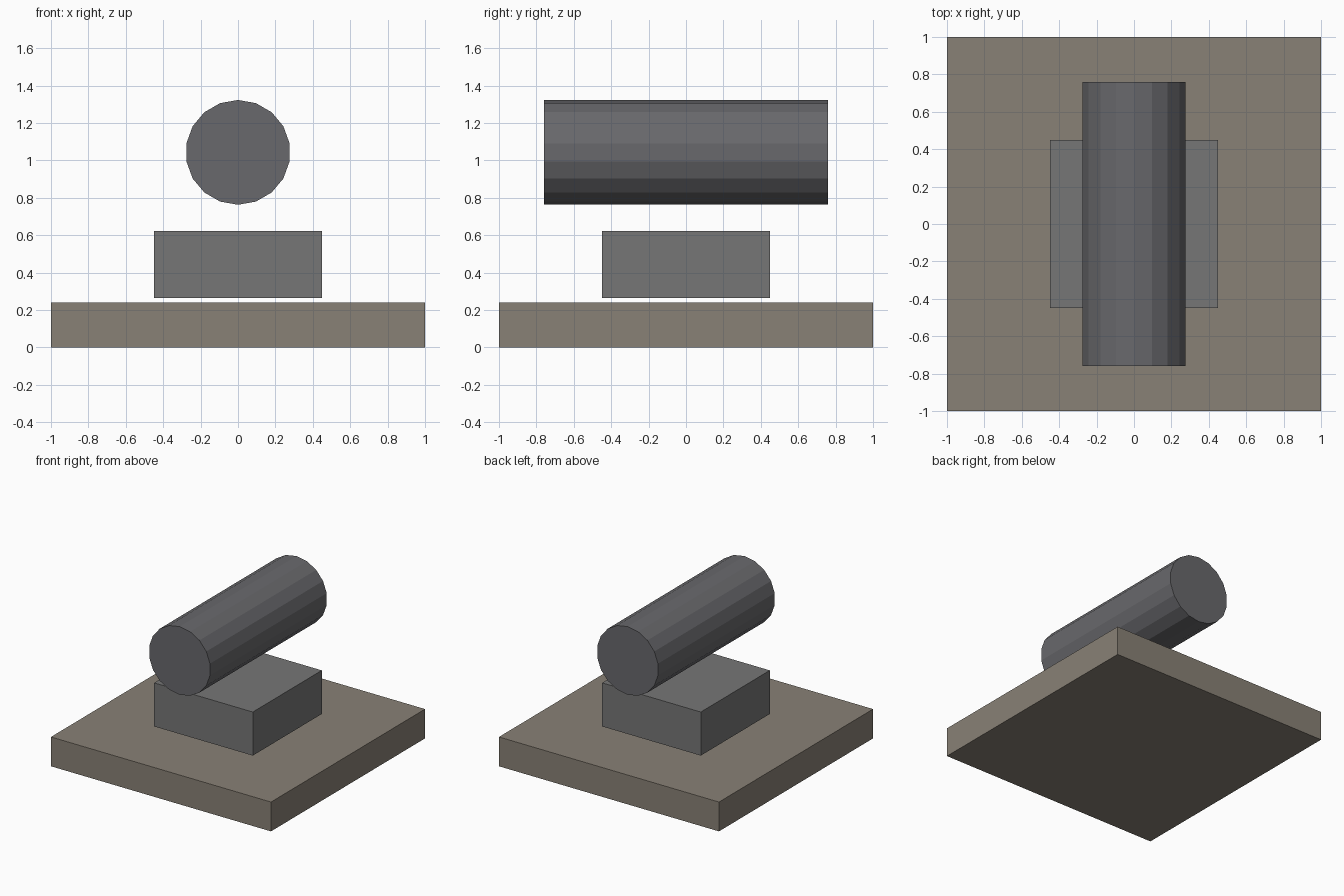
import bpy
from math import pi

if "Cube" in bpy.data.objects:
    bpy.data.objects.remove(bpy.data.objects["Cube"])


def paint(obj, color):
    mat = bpy.data.materials.new(obj.name + "_color")
    mat.diffuse_color = (*color, 1)
    mat.use_nodes = True
    mat.node_tree.nodes["Principled BSDF"].inputs["Base Color"].default_value = mat.diffuse_color
    obj.data.materials.append(mat)


def box(name, width, z0, z1, color):
    """Square slab centred on the z axis, between two heights."""
    bpy.ops.mesh.primitive_cube_add(size=1, location=(0, 0, (z0 + z1) / 2))
    obj = bpy.context.object
    obj.name = name
    obj.scale = (width, width, z1 - z0)
    bpy.ops.object.transform_apply(location=False, rotation=False, scale=True)
    paint(obj, color)


# Base slab and the smaller block floating just above it
box("base_slab", 2.0, 0.0, 0.241, (0.25, 0.22, 0.18))
box("pedestal_block", 0.896, 0.264, 0.622, (0.18, 0.18, 0.18))

# Faceted 18-sided barrel lying front to back, a vertex edge at the top
bpy.ops.mesh.primitive_cylinder_add(
    vertices=18, radius=0.28, depth=1.516,
    location=(0, 0, 1.043), rotation=(pi / 2, 0, 0))
barrel = bpy.context.object
barrel.name = "barrel"
paint(barrel, (0.14, 0.14, 0.15))
